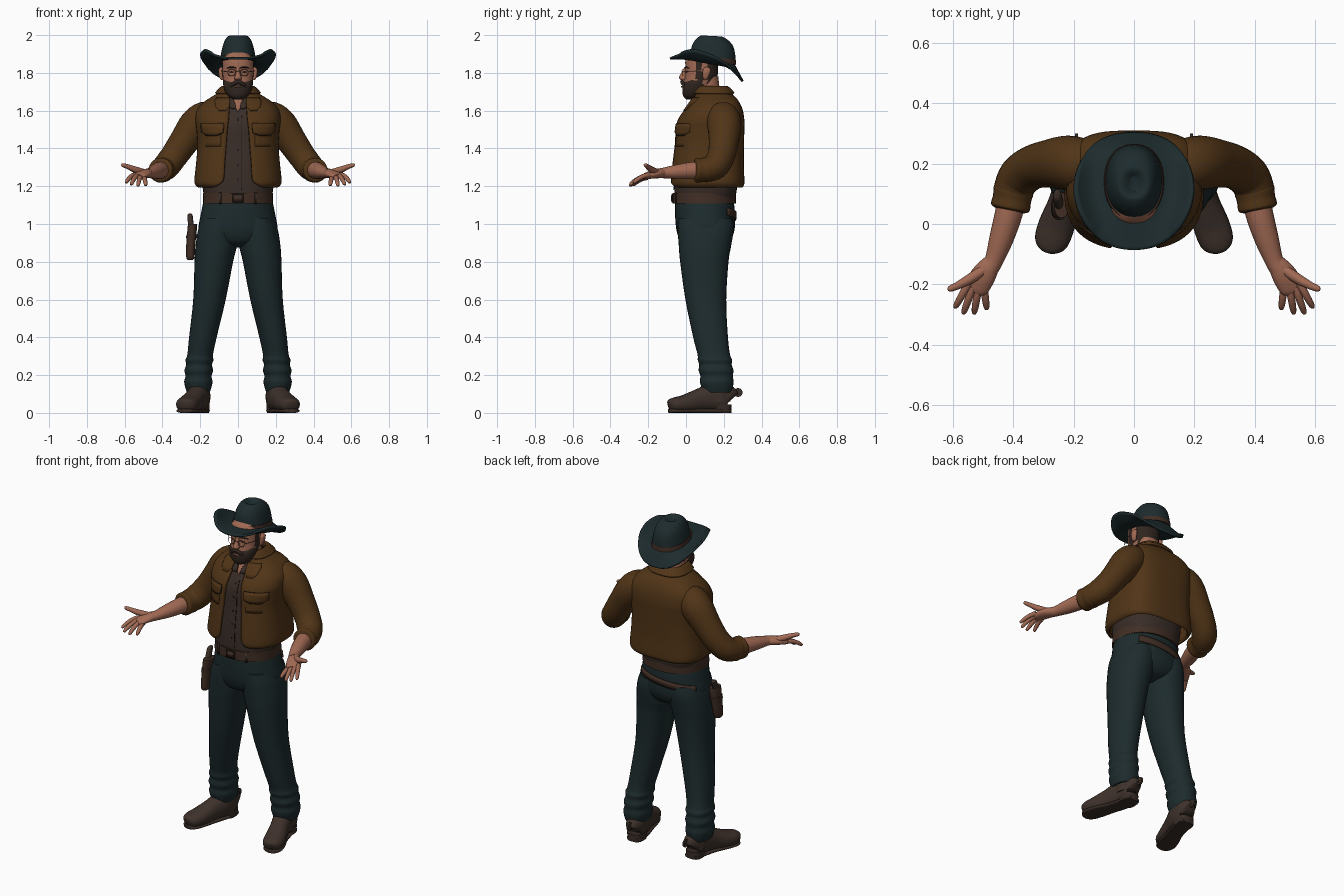
import bpy, bmesh, math
from mathutils import Vector


def colour(name, r, g, b):
    m = bpy.data.materials.new(name)
    m.diffuse_color = (r, g, b, 1)
    return m


TEAL = colour("dark teal cloth", .0125, .0245, .0265)
JACKET = colour("brown suede", .082, .035, .0085)
SKIN = colour("skin", .36, .145, .09)
SHIRT = colour("dark brown shirt", .041, .026, .020)
HAIR = colour("dark hair", .030, .019, .014)
LEATHER = colour("belt leather", .052, .027, .018)
BOOT = colour("boot leather", .048, .031, .024)
SEAM = colour("dark seam", .014, .009, .006)
METAL = colour("dull metal", .20, .11, .07)


def spline(rows, k=4):
    """Catmull-Rom resampling of tuples."""
    out = []
    for i in range(len(rows) - 1):
        p = [rows[max(0, min(len(rows) - 1, i + d))] for d in (-1, 0, 1, 2)]
        for j in range(k):
            t = j / k
            out.append(tuple(.5 * (2 * b + (c - a) * t + (2 * a - 5 * b + 4 * c - d) * t * t
                                   + (3 * b - a - 3 * c + d) * t ** 3) for a, b, c, d in zip(*p)))
    return out + [rows[-1]]


def se(a, e):
    c, s = math.cos(a), math.sin(a)
    return (math.copysign(abs(c) ** (2 / e), c), math.copysign(abs(s) ** (2 / e), s))


def skin(name, rings, mat, closed=True, cap=True, thick=0, mirror=False):
    """Join rings of points into one smooth surface."""
    bm = bmesh.new()
    vs = [[bm.verts.new(p) for p in ring] for ring in rings]
    n = len(rings[0])
    for a, b in zip(vs, vs[1:]):
        for i in range(n if closed else n - 1):
            j = (i + 1) % n
            bm.faces.new((a[i], a[j], b[j], b[i]))
    if cap and closed:
        bm.faces.new(vs[0])
        bm.faces.new(vs[-1])
    bmesh.ops.recalc_face_normals(bm, faces=bm.faces)
    me = bpy.data.meshes.new(name)
    bm.to_mesh(me)
    bm.free()
    me.materials.append(mat)
    me.polygons.foreach_set("use_smooth", [True] * len(me.polygons))
    me.set_sharp_from_angle(angle=math.radians(45))
    ob = bpy.data.objects.new(name, me)
    bpy.context.collection.objects.link(ob)
    if thick:
        m = ob.modifiers.new("thickness", 'SOLIDIFY')
        m.thickness, m.offset = thick, 0
    if mirror:
        ob.modifiers.new("mirror", 'MIRROR').use_mirror_merge = False
    return ob


def loft(name, rows, mat, n=32, e=2.2, tilt=0, k=4, **kw):
    """Level rings; rows are (x, y, z, half width, half depth)."""
    rings = []
    for x, y, z, rx, ry in spline(rows, k):
        ring = [se(2 * math.pi * i / n, e) for i in range(n)]
        rings.append([(x + rx * c, y + ry * s, z + tilt * ry * s) for c, s in ring])
    return skin(name, rings, mat, **kw)


def tube(name, rows, mat, n=16, e=2, k=4, floor=-9, **kw):
    """Rings along a path; rows are (x, y, z, radius, flatness)."""
    rows = spline(rows, k)
    rings = []
    for i, (x, y, z, r, f) in enumerate(rows):
        d = Vector(rows[min(i + 1, len(rows) - 1)][:3]) - Vector(rows[max(i - 1, 0)][:3])
        side = d.cross(Vector((0, 0, 1))).normalized()
        up = side.cross(d).normalized()
        ring = []
        for j in range(n):
            c, s = se(2 * math.pi * j / n, e)
            p = Vector((x, y, z)) + side * r * c + up * r * f * s
            ring.append((p.x, p.y, max(p.z, floor)))
        rings.append(ring)
    return skin(name, rings, mat, **kw)


def patch(name, rows, spans, off, mat, e, thick=.004, **kw):
    """Plate on the front of a body; spans are (z, x from, x to)."""
    fine, rings = spline(rows, 8), []
    for z, x0, x1 in spans:
        r = min(fine, key=lambda q: abs(q[2] - z))
        ring = []
        for i in range(11):
            x = x0 + (x1 - x0) * i / 10
            ring.append((x, r[1] - off - r[4] * (1 - min(1, abs(x / r[3])) ** e) ** (1 / e), z))
        rings.append(ring)
    return skin(name, rings, mat, closed=False, thick=thick, **kw)


# Trousers
pelvis = [(0, .10, .875, .04, .05), (0, .10, .90, .13, .12), (0, .103, .96, .205, .152),
          (0, .10, 1.05, .197, .158), (0, .097, 1.14, .178, .155)]
loft("trouser_hips", pelvis, TEAL)
loft("trouser_leg", [(.1, .102, 1.03, .09, .145), (.106, .104, .97, .105, .148), (.116, .10, .88, .109, .138),
                     (.128, .097, .8, .102, .128), (.151, .105, .6, .086, .108), (.186, .13, .4, .073, .092),
                     (.20, .147, .31, .068, .086), (.204, .153, .28, .074, .091), (.206, .156, .255, .068, .086),
                     (.208, .159, .225, .076, .092), (.209, .162, .195, .069, .086), (.21, .163, .165, .075, .089),
                     (.21, .165, .13, .068, .082), (.21, .165, .108, .06, .075)], TEAL, mirror=True)

# Boots and spurs
sole = [(.195, .238, .035), (.197, .215, .048), (.207, .15, .05), (.23, .07, .049), (.255, 0, .056),
        (.272, -.05, .055), (.281, -.076, .044), (.285, -.09, .022)]
tube("boot_foot", [(.195, .236, .07, .03, 1.5), (.197, .22, .08, .049, 1.4), (.205, .15, .085, .056, 1.4),
                   (.23, .07, .068, .054, 1.1), (.255, 0, .05, .06, .8), (.272, -.05, .045, .058, .68),
                   (.281, -.076, .041, .046, .75), (.285, -.089, .037, .024, 1)],
     BOOT, n=24, e=2.3, floor=.012, mirror=True)
loft("boot_shaft", [(.205, .168, .06, .055, .068), (.208, .166, .2, .055, .068)], BOOT, mirror=True)
tube("boot_sole", [(x, y, .011, r, .011 / r) for x, y, r in sole], SHIRT, n=24, e=3, mirror=True)
loft("boot_heel", [(.199, .19, 0, .046, .05), (.2, .188, .045, .05, .053)], SHIRT, e=2.8, mirror=True)
tube("spur_shank", [(.196, .23, .1, .011, 1), (.191, .275, .105, .007, 1)], SHIRT, n=8, mirror=True)
tube("spur_wheel", [(.185, .276, .108, .024, 1), (.195, .276, .108, .024, 1)], SHIRT, n=12, k=1, mirror=True)

# Shirt
shirt = [(0, .098, 1.12, .172, .158), (0, .104, 1.19, .187, .166), (0, .11, 1.3, .192, .166),
         (0, .12, 1.42, .194, .162), (0, .124, 1.52, .2, .158), (0, .138, 1.59, .19, .138),
         (0, .146, 1.65, .13, .102), (0, .135, 1.69, .075, .078)]
loft("shirt", shirt, SHIRT, e=2.4)
patch("shirt_placket", shirt, [(z / 100, .018, .021) for z in range(118, 160, 3)], .002, SEAM, 2.4, .003)
for i in range(5):
    z = 1.23 + i * .08
    patch("shirt_button", shirt, [(z, -.003, .003), (z + .007, -.003, .003)], .003, SEAM, 2.4)
patch("open_neck", shirt, [(1.685, -.045, .045), (1.66, -.034, .034), (1.63, -.018, .018), (1.595, -.002, .002)],
      .004, SKIN, 2.4)
patch("shirt_collar", shirt, [(1.69, .036, .062), (1.66, .026, .06), (1.63, .012, .052), (1.61, .012, .034)],
      .012, SHIRT, 2.4, .006, mirror=True)

# Jacket, open at the front and squarer behind; last value is half the opening
E = 2.5
jacket = [(0, .115, 1.20, .206, .178, .135), (0, .112, 1.21, .218, .188, .10), (0, .112, 1.235, .223, .189, .076),
          (0, .115, 1.32, .214, .183, .07), (0, .122, 1.42, .207, .177, .062), (0, .126, 1.50, .212, .175, .056),
          (0, .132, 1.55, .218, .169, .05), (0, .145, 1.60, .21, .148, .046), (0, .152, 1.64, .175, .124, .044),
          (0, .15, 1.67, .13, .102, .045), (0, .135, 1.70, .084, .083, .05), (0, .132, 1.722, .078, .08, .052),
          (0, .137, 1.717, .09, .089, .056), (0, .145, 1.69, .116, .106, .062)]
rings = []
for x, y, z, rx, ry, gap in spline(jacket):
    g = math.acos((gap / rx) ** (E / 2))
    angles = [-g + (math.pi + 2 * g) * i / 64 for i in range(65)]
    pts = [se(a, 3.3 if math.sin(a) > 0 and z < 1.66 else E) for a in angles]
    rings.append([(rx * c, y + ry * s, z) for c, s in pts])
skin("jacket", rings, JACKET, closed=False, thick=.016)
body = [r[:5] for r in jacket[:10]]
patch("lapel", body, [(1.668, .045, .112), (1.65, .042, .122), (1.62, .046, .118), (1.60, .065, .10)],
      .011, JACKET, E, .008, mirror=True)
patch("pocket", body, [(z / 100, .09, .178) for z in range(141, 153, 2)], .008, JACKET, E, .005, mirror=True)
patch("pocket_flap_edge", body, [(1.533, .075, .197), (1.51, .075, .197), (1.482, .077, .195), (1.466, .11, .165)],
      .010, SEAM, E, .005, mirror=True)
patch("pocket_flap", body, [(1.531, .077, .195), (1.51, .077, .195), (1.486, .079, .193), (1.47, .113, .162)],
      .013, JACKET, E, .006, mirror=True)

# Sleeves and rolled cuffs
tube("sleeve", [(.12, .18, 1.555, .07, 1), (.175, .195, 1.56, .088, 1), (.225, .203, 1.52, .09, 1),
                (.28, .20, 1.445, .08, 1), (.335, .188, 1.365, .073, 1), (.378, .157, 1.308, .071, 1),
                (.401, .11, 1.288, .065, 1), (.41, .065, 1.284, .058, 1)], JACKET, n=24, mirror=True)
tube("sleeve_cuff", [(.396, .12, 1.289, .058, 1), (.399, .112, 1.288, .067, 1), (.404, .085, 1.286, .064, 1),
                     (.41, .055, 1.284, .065, 1), (.412, .045, 1.284, .05, 1)], JACKET, n=24, mirror=True)

# Forearms and hands
tube("forearm", [(.4, .12, 1.285, .045, 1), (.414, .04, 1.283, .046, 1), (.44, -.05, 1.276, .040, .95),
                 (.464, -.12, 1.27, .031, .9), (.482, -.15, 1.268, .032, .8)], SKIN, mirror=True)
tube("palm", [(.467, -.12, 1.27, .026, .9), (.486, -.15, 1.267, .037, .68), (.505, -.18, 1.262, .042, .52),
              (.522, -.212, 1.253, .039, .44), (.529, -.225, 1.25, .027, .45)], SKIN, mirror=True)
fingers = {"index": ((.547, -.195, 1.26), (.594, -.278, 1.218)), "middle": ((.534, -.208, 1.255), (.566, -.298, 1.207)),
           "ring": ((.516, -.213, 1.25), (.53, -.298, 1.2)), "little": ((.498, -.204, 1.246), (.488, -.283, 1.203))}
for nm, (a, b) in fingers.items():
    a, b = Vector(a), Vector(b)
    rows = [(*(a.lerp(b, t) + Vector((0, 0, .009 * math.sin(t * math.pi)))), r, 1)
            for t, r in ((0, .014), (.35, .0125), (.7, .0115), (.93, .009), (1, .004))]
    tube(nm + "_finger", rows, SKIN, n=10, k=3, mirror=True)
tube("thumb", [(.495, -.15, 1.272, .018, 1), (.545, -.183, 1.288, .017, 1), (.582, -.203, 1.303, .013, 1),
               (.61, -.215, 1.312, .010, 1), (.617, -.218, 1.314, .004, 1)], SKIN, n=10, mirror=True)

# Waist belt, buckle, slanted gun belt and holster
belt = [(0, .097, 1.108, .186, .168), (0, .097, 1.165, .184, .168)]
loft("waist_belt", belt, LEATHER, k=2)
patch("buckle", belt, [(1.115, -.028, .028), (1.159, -.028, .028)], .004, SEAM, 2.2, .006)
patch("buckle_plate", belt, [(1.122, -.021, .021), (1.152, -.021, .021)], .007, LEATHER, 2.2)
patch("belt_loop", belt, [(1.105, .088, .1), (1.168, .088, .1)], .002, SHIRT, 2.2, .004, mirror=True)
rings = []
for i in range(25):
    c, s = se(math.radians(45 + 112 * i / 24), 2.2)
    z = 1.065 - .055 * i / 24
    rings.append([(.205 * c, .103 + .159 * s, z - .02), (.201 * c, .103 + .161 * s, z + .02)])
skin("gun_belt", rings, LEATHER, closed=False, thick=.008)
loft("holster", [(-.252, .045, .81, .014, .02), (-.252, .047, .825, .022, .031), (-.25, .055, .89, .024, .038),
                 (-.242, .062, .98, .025, .044), (-.24, .062, 1.0, .024, .042)], LEATHER)
loft("holster_strap", [(-.247, .058, .925, .028, .045), (-.245, .06, .945, .028, .046)], SHIRT)
loft("gun_grip", [(-.247, .062, .98, .014, .022), (-.252, .08, 1.02, .015, .02), (-.254, .095, 1.048, .013, .02),
                  (-.254, .098, 1.055, .006, .01)], SHIRT, n=16)

# Head: hair at the back and beside the ears, by position
loft("neck", [(0, .13, 1.58, .075, .075), (0, .115, 1.68, .066, .068), (0, .107, 1.78, .066, .064)], SKIN)
head = loft("head", [(0, .04, 1.67, .03, .035), (0, .047, 1.69, .058, .058), (0, .065, 1.73, .074, .078),
                     (0, .08, 1.78, .081, .086), (0, .083, 1.83, .083, .087), (0, .086, 1.88, .08, .086),
                     (0, .09, 1.92, .05, .055)], SKIN, n=40)
head.data.materials.append(HAIR)
for p in head.data.polygons:
    x, y, z = p.center
    p.material_index = int(y > .112 or (.055 < y < .09 and z < 1.87) or (z < 1.755 and y > .03 and y < .09))
loft("beard", [(0, .025, 1.66, .022, .025), (0, .034, 1.675, .05, .048), (0, .042, 1.70, .068, .061),
               (0, .05, 1.73, .077, .068), (0, .062, 1.755, .08, .068), (0, .07, 1.765, .074, .06)], HAIR)
tube("moustache", [(-.043, -.002, 1.722, .006, 1), (-.025, -.015, 1.742, .010, 1), (0, -.021, 1.753, .010, 1),
                   (.025, -.015, 1.742, .010, 1), (.043, -.002, 1.722, .006, 1)], HAIR, n=10)
tube("lip", [(-.017, -.016, 1.727, .003, 1), (0, -.021, 1.727, .006, .8), (.017, -.016, 1.727, .003, 1)], SKIN, n=8)
loft("nose", [(0, -.006, 1.76, .010, .012), (0, -.013, 1.766, .018, .019), (0, -.016, 1.777, .018, .021),
              (0, -.008, 1.80, .011, .017), (0, .002, 1.828, .010, .012)], SKIN, n=16)
tube("eyebrow", [(.012, -.005, 1.826, .003, 1), (.035, 0, 1.831, .0045, .9), (.06, .016, 1.824, .002, 1)],
     HAIR, n=8, mirror=True)
tube("eye", [(.024, -.002, 1.805, .002, 1), (.034, .001, 1.806, .004, .7), (.044, .006, 1.804, .002, 1)],
     SEAM, n=8, mirror=True)
loft("ear", [(.083, .102, 1.762, .006, .008), (.087, .104, 1.775, .011, .015), (.091, .108, 1.8, .012, .021),
             (.091, .111, 1.82, .011, .02), (.087, .11, 1.83, .005, .008)], SKIN, n=14, mirror=True)

# Glasses
rings = []
for i in range(24):
    a = 2 * math.pi * i / 23
    rings.append([(.034 + (.021 + .0016 * u) * math.cos(a), -.017 + .0016 * v,
                   1.802 + (.018 + .0016 * u) * math.sin(a)) for u, v in ((1, 0), (0, 1), (-1, 0), (0, -1))])
skin("glasses_rim", rings, METAL, mirror=True)
tube("glasses_arm", [(.055, -.016, 1.806, .002, 1), (.082, .03, 1.809, .002, 1), (.09, .105, 1.812, .002, 1)],
     METAL, n=6, mirror=True)
tube("glasses_bridge", [(-.014, -.018, 1.806, .002, 1), (0, -.022, 1.81, .002, 1), (.014, -.018, 1.806, .002, 1)],
     METAL, n=6)

# Hat: domed creased crown, band, and brim curled up at the sides and down behind
loft("hat_crown", [(0, .14, 1.85, .098, .124), (0, .142, 1.9, .09, .119), (0, .142, 1.945, .08, .108),
                   (0, .14, 1.975, .068, .086), (0, .136, 1.994, .052, .058), (0, .134, 1.993, .034, .042),
                   (0, .132, 1.978, .012, .026)], TEAL, n=40, tilt=-.05)
loft("hat_band", [(0, .139, 1.858, .1, .127), (0, .14, 1.884, .096, .124)], LEATHER, n=40, tilt=-.12, k=2)
edge = spline([(-1, 1.876), (-.8, 1.893), (-.45, 1.922), (0, 1.905), (.5, 1.855), (.8, 1.80), (1, 1.755)], 12)
rings = []
for j in range(11):
    t, ring = j / 10, []
    for i in range(72):
        c, s = se(2 * math.pi * i / 72, 2.3)
        w = math.cos(2 * math.pi * i / 72) ** 2
        xo, yo = .197 * c * (1 - .14 * max(0, -s)), .107 + .193 * s
        zi = 1.86 - .018 * s
        zo = min(edge, key=lambda q: abs(q[0] - s))[1]
        zo += (s - min(edge, key=lambda q: abs(q[0] - s))[0]) * -.05
        ring.append((.09 * c * (1 - t) + xo * t, (.137 + .116 * s) * (1 - t) + yo * t,
                     zi + (zo - zi) * t ** (1 + .8 * w) - .016 * w * math.sin(math.pi * t)))
    rings.append(ring)
skin("hat_brim", rings, TEAL, cap=False, thick=.012)
